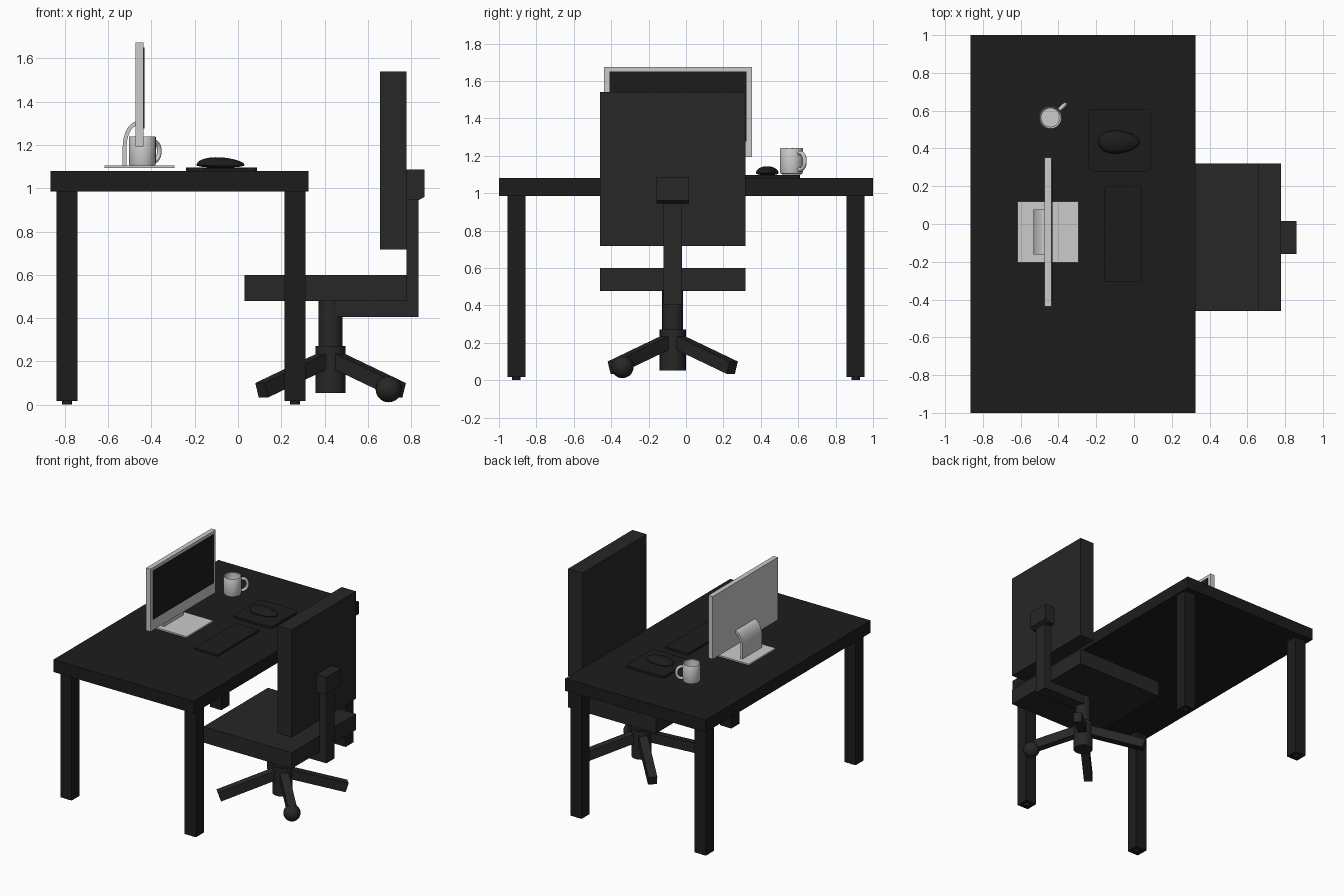
import bpy, bmesh, math
from mathutils import Matrix, Vector

if "Cube" in bpy.data.objects:
    bpy.data.objects.remove(bpy.data.objects["Cube"])


def mat(name, v):
    m = bpy.data.materials.new(name)
    m.diffuse_color = (v, v, v, 1)
    m.use_nodes = True
    m.node_tree.nodes["Principled BSDF"].inputs["Base Color"].default_value = m.diffuse_color
    return m


BLACK = mat("black", 0.012)
DARK = mat("dark", 0.02)


def add(name, bm, m=None, smooth=False):
    bmesh.ops.recalc_face_normals(bm, faces=bm.faces)
    me = bpy.data.meshes.new(name)
    bm.to_mesh(me)
    bm.free()
    ob = bpy.data.objects.new(name, me)
    bpy.context.collection.objects.link(ob)
    if m:
        me.materials.append(m)
    if smooth:
        bpy.ops.object.select_all(action='DESELECT')
        bpy.context.view_layer.objects.active = ob
        ob.select_set(True)
        bpy.ops.object.shade_smooth_by_angle(angle=math.radians(40))
    return ob


def box(name, x, y, z, m=None, pre=None):
    """Box from (min, max) ranges, optionally transformed."""
    bm = bmesh.new()
    bmesh.ops.create_cube(bm, size=1)
    for v in bm.verts:
        v.co = Vector([(r[0] + r[1]) / 2 + c * (r[1] - r[0]) for r, c in zip((x, y, z), v.co)])
    if pre:
        bm.transform(pre)
    return add(name, bm, m)


def cyl(name, x, y, r, z0, z1, m, n=24):
    bm = bmesh.new()
    bmesh.ops.create_cone(bm, cap_ends=True, segments=n, radius1=r, radius2=r, depth=z1 - z0,
                          matrix=Matrix.Translation((x, y, (z0 + z1) / 2)))
    return add(name, bm, m, True)


def extrude(name, pts, y0, y1, m=None, smooth=False):
    """Extrude an x-z outline along y."""
    bm = bmesh.new()
    f = bm.faces.new([bm.verts.new((x, y0, z)) for x, z in pts])
    g = bmesh.ops.extrude_face_region(bm, geom=[f])["geom"]
    bmesh.ops.translate(bm, vec=(0, y1 - y0, 0), verts=[v for v in g if isinstance(v, bmesh.types.BMVert)])
    return add(name, bm, m, smooth)


def tube(name, pts, r):
    """Round handle swept along a smooth path."""
    cu = bpy.data.curves.new(name, 'CURVE')
    cu.dimensions = '3D'
    cu.bevel_depth, cu.bevel_resolution, cu.resolution_u = r, 3, 6
    s = cu.splines.new('BEZIER')
    s.bezier_points.add(len(pts) - 1)
    for p, c in zip(s.bezier_points, pts):
        p.co = c
        p.handle_left_type = p.handle_right_type = 'AUTO'
    ob = bpy.data.objects.new(name, cu)
    bpy.context.collection.objects.link(ob)
    return ob


# desk
box("desk_top", (-0.866, 0.325), (-1, 1), (0.986, 1.08), BLACK)
for lx, sx in ((-0.79, "left"), (0.264, "right")):
    for ly, sy in ((-0.907, "front"), (0.907, "back")):
        h = 0.048
        box(f"desk_leg_{sy}_{sx}", (lx - h, lx + h), (ly - h, ly + h), (0.016, 0.986), BLACK)
        cyl(f"desk_foot_{sy}_{sx}", lx, ly, 0.023, 0, 0.016, BLACK, 16)

# chair seat, backrest and bent support
CX, CY = 0.428, -0.071
box("seat", (0.03, 0.778), (-0.461, 0.319), (0.478, 0.60), DARK)
box("backrest", (0.656, 0.778), (-0.461, 0.319), (0.718, 1.54), DARK)
extrude("back_support", [(CX, 0.404), (0.834, 0.404), (0.834, 1.0), (0.778, 1.0), (0.778, 0.478), (CX, 0.478)],
        CY - 0.05, CY + 0.05, DARK)
extrude("back_bracket", [(0.778, 0.945), (0.834, 0.945), (0.861, 0.96), (0.861, 1.086), (0.778, 1.086)],
        CY - 0.088, CY + 0.088, DARK)

# chair column and four sloping legs, one with its caster ball
cyl("chair_post", CX, CY, 0.056, 0.26, 0.478, DARK)
cyl("chair_hub", CX, CY, 0.07, 0.053, 0.27, DARK)
for i in range(4):
    a = math.radians(45 + 90 * i)
    top = Matrix.Translation((CX, CY, 0.256)) @ Matrix.Rotation(a, 4, 'Z') @ Matrix.Rotation(math.radians(18.7), 4, 'Y')
    length = 0.40 if i == 3 else 0.487
    box(f"chair_leg_{i + 1}", (0.0, length), (-0.031, 0.031), (-0.07, 0), DARK, top)
bm = bmesh.new()
bmesh.ops.create_uvsphere(bm, u_segments=24, v_segments=14, radius=0.06,
                          matrix=Matrix.Translation((0.696, -0.34, 0.071)))
add("caster_ball", bm, DARK, True)

# monitor and stand
MY = -0.0425
box("monitor_frame", (-0.473, -0.436), (MY - 0.395, MY + 0.395), (1.194, 1.674))
box("monitor_screen", (-0.44, -0.432), (MY - 0.366, MY + 0.366), (1.277, 1.65), BLACK)
box("stand_base", (-0.617, -0.293), (-0.204, 0.119), (1.094, 1.106))
arc = [math.radians(90 + 90 * k / 8) for k in range(9)]
outer = [(-0.463 + 0.07 * math.cos(t), 1.19 + 0.12 * math.sin(t)) for t in arc]
inner = [(-0.463 + 0.052 * math.cos(t), 1.19 + 0.10 * math.sin(t)) for t in reversed(arc)]
extrude("stand_neck", outer + [(-0.533, 1.10), (-0.515, 1.10)] + inner, MY - 0.118, MY + 0.118, None, True)

# mug
MX, MYY = -0.442, 0.564
prof = [(0, 1.10), (0.05, 1.10), (0.058, 1.104), (0.062, 1.114), (0.062, 1.237), (0.060, 1.24),
        (0.057, 1.237), (0.056, 1.118), (0.05, 1.11), (0, 1.11)]
bm = bmesh.new()
vs = [bm.verts.new((MX + r, MYY, z)) for r, z in prof]
es = [bm.edges.new(p) for p in zip(vs, vs[1:])]
bmesh.ops.spin(bm, geom=vs + es, cent=(MX, MYY, 0), axis=(0, 0, 1), angle=2 * math.pi, steps=32)
bmesh.ops.remove_doubles(bm, verts=bm.verts, dist=1e-5)
add("mug_body", bm, None, True)
d = math.radians(42)
tube("mug_handle", [(MX + r * math.cos(d), MYY + r * math.sin(d), z) for r, z in
                    ((0.057, 1.213), (0.085, 1.212), (0.105, 1.175), (0.088, 1.132), (0.057, 1.125))], 0.011)

# mouse pad, keyboard and mouse
pad = box("mouse_pad", (-0.24, 0.087), (0.278, 0.61), (1.079, 1.096), BLACK)
bm = bmesh.new()
bm.from_mesh(pad.data)
up = [e for e in bm.edges if abs(e.verts[0].co.z - e.verts[1].co.z) > 0.01]
bmesh.ops.bevel(bm, geom=up, offset=0.03, segments=6, profile=0.5, affect='EDGES')
bm.to_mesh(pad.data)
bm.free()
box("keyboard", (-0.156, 0.04), (-0.304, 0.198), (1.079, 1.094), BLACK)
bm = bmesh.new()
bmesh.ops.create_uvsphere(bm, u_segments=32, v_segments=16, radius=1)
for v in bm.verts:
    x, y, z = v.co
    k = 1 - 0.18 * x
    v.co = (-0.081 + 0.111 * x, 0.434 + 0.06 * y * k, 1.107 + z * (0.036 * k if z > 0 else 0.012))
add("mouse", bm, BLACK, True)
